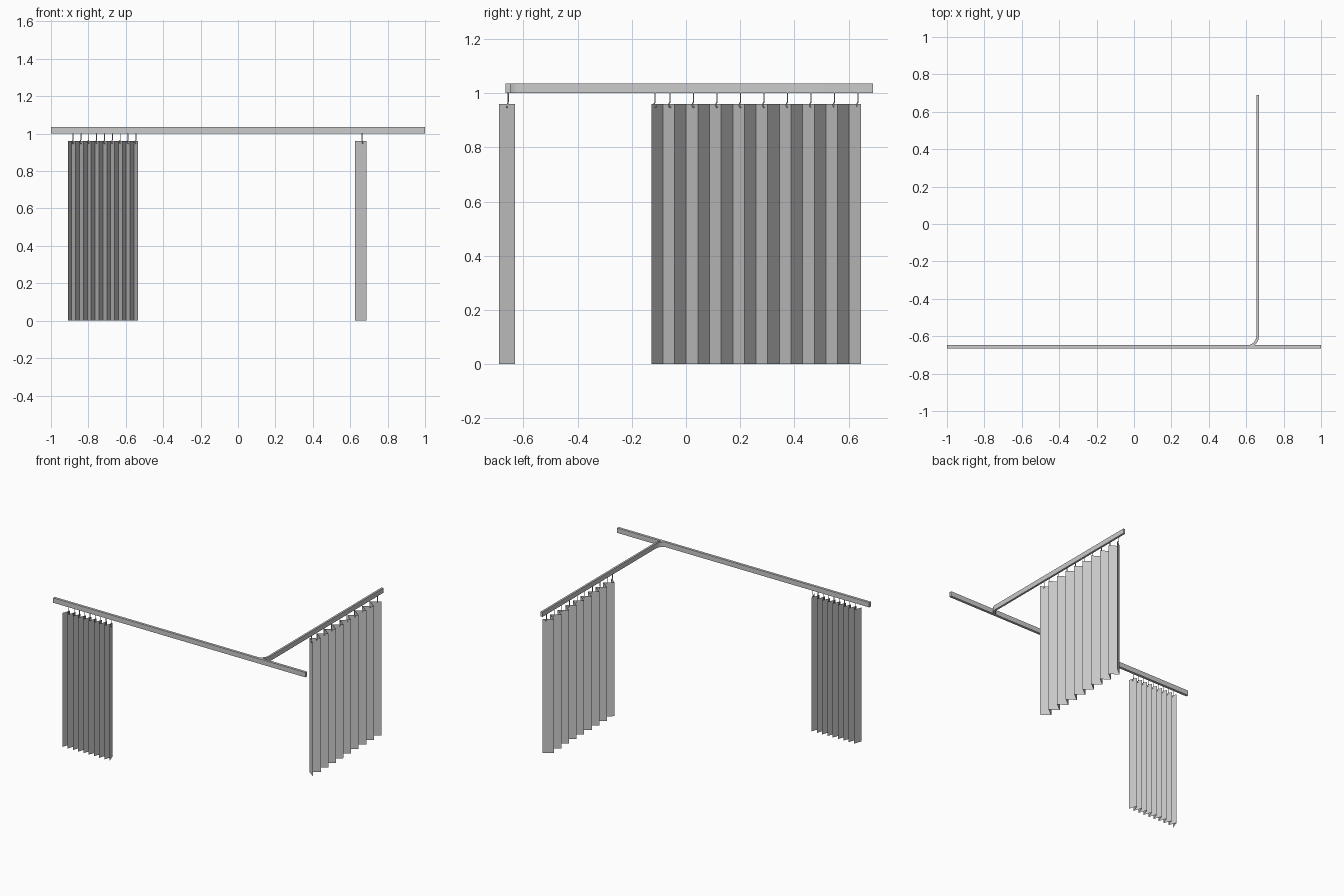
import bpy, bmesh, math

if "Cube" in bpy.data.objects:
    bpy.data.objects.remove(bpy.data.objects["Cube"])

RAIL_Z0, RAIL_Z1 = 1.0, 1.035
FRONT_Y, SIDE_X = -0.656, 0.662
DROP = 0.96


def finish(name, bm):
    me = bpy.data.meshes.new(name)
    bm.to_mesh(me)
    bm.free()
    ob = bpy.data.objects.new(name, me)
    bpy.context.collection.objects.link(ob)
    return ob


def rail(name, path, width):
    """Sweep a rectangular section along a plan-view path."""
    bm = bmesh.new()
    rings = []
    for i, (x, y) in enumerate(path):
        ax, ay = path[max(i - 1, 0)]
        bx, by = path[min(i + 1, len(path) - 1)]
        l = math.hypot(bx - ax, by - ay)
        nx, ny = -(by - ay) / l * width / 2, (bx - ax) / l * width / 2
        rings.append([bm.verts.new((x + s * nx, y + s * ny, z)) for s, z in
                      ((1, RAIL_Z0), (-1, RAIL_Z0), (-1, RAIL_Z1), (1, RAIL_Z1))])
    for a, b in zip(rings, rings[1:]):
        for k in range(4):
            m = (k + 1) % 4
            bm.faces.new((a[k], a[m], b[m], b[k]))
    bm.faces.new(rings[0])
    bm.faces.new(rings[-1][::-1])
    bmesh.ops.recalc_face_normals(bm, faces=bm.faces)
    return finish(name, bm)


def curtain(name, start, end, place, folds=9, depth=0.03):
    """Hang a thin zigzag sheet; place(t, off) maps along/across to x, y."""
    bm = bmesh.new()
    prev = None
    for i in range(2 * folds + 1):
        t = start + (end - start) * i / (2 * folds)
        x, y = place(t, depth if i % 2 == 0 else -depth)
        cur = [bm.verts.new((x, y, 0)), bm.verts.new((x, y, DROP))]
        if prev:
            bm.faces.new((prev[0], cur[0], cur[1], prev[1]))
        prev = cur
    return finish(name, bm)


def hooks(name, positions, place):
    """Bent wire hooks from the rail to the curtain top."""
    cu = bpy.data.curves.new(name, 'CURVE')
    cu.dimensions = '3D'
    cu.bevel_depth = 0.0025
    cu.bevel_resolution = 1
    cu.use_fill_caps = True
    shape = [(0, 0, 1.002), (0, 0, 0.967), (-0.004, 0.002, 0.96),
             (-0.005, 0.004, 0.953), (0, 0.005, 0.947), (0.005, 0.004, 0.951)]
    for p in positions:
        sp = cu.splines.new('POLY')
        sp.points.add(len(shape) - 1)
        for pt, (a, o, z) in zip(sp.points, shape):
            pt.co = (*place(p + a, o), z, 1)
    ob = bpy.data.objects.new(name, cu)
    bpy.context.collection.objects.link(ob)


def on_side(t, o):
    return SIDE_X - 0.006 + o, t


def on_front(t, o):
    return t, FRONT_Y - 0.004 - o


# Ceiling rails: straight front rail and curved branch
rail("front_rail", [(-1, FRONT_Y), (1, FRONT_Y)], 0.018)
R = 0.06
bend = [(SIDE_X - R + R * math.sin(a), FRONT_Y + R - R * math.cos(a))
        for a in (math.pi / 2 * i / 10 for i in range(11))]
branch = rail("side_rail", bend + [(SIDE_X, 0.69)], 0.014)
bpy.context.view_layer.objects.active = branch
branch.select_set(True)
bpy.ops.object.shade_smooth_by_angle(angle=math.radians(30))

# Pleated curtains
curtain("side_curtain", -0.128, 0.645, on_side)
curtain("front_curtain", -0.91, -0.535, on_front)

# Hooks
hooks("side_hooks", [-0.114] + [-0.059 + 0.0867 * i for i in range(9)],
      lambda t, o: (SIDE_X + o, t))
hooks("front_hooks", [-0.882 + 0.0421 * i for i in range(9)],
      lambda t, o: (t, FRONT_Y - o))
